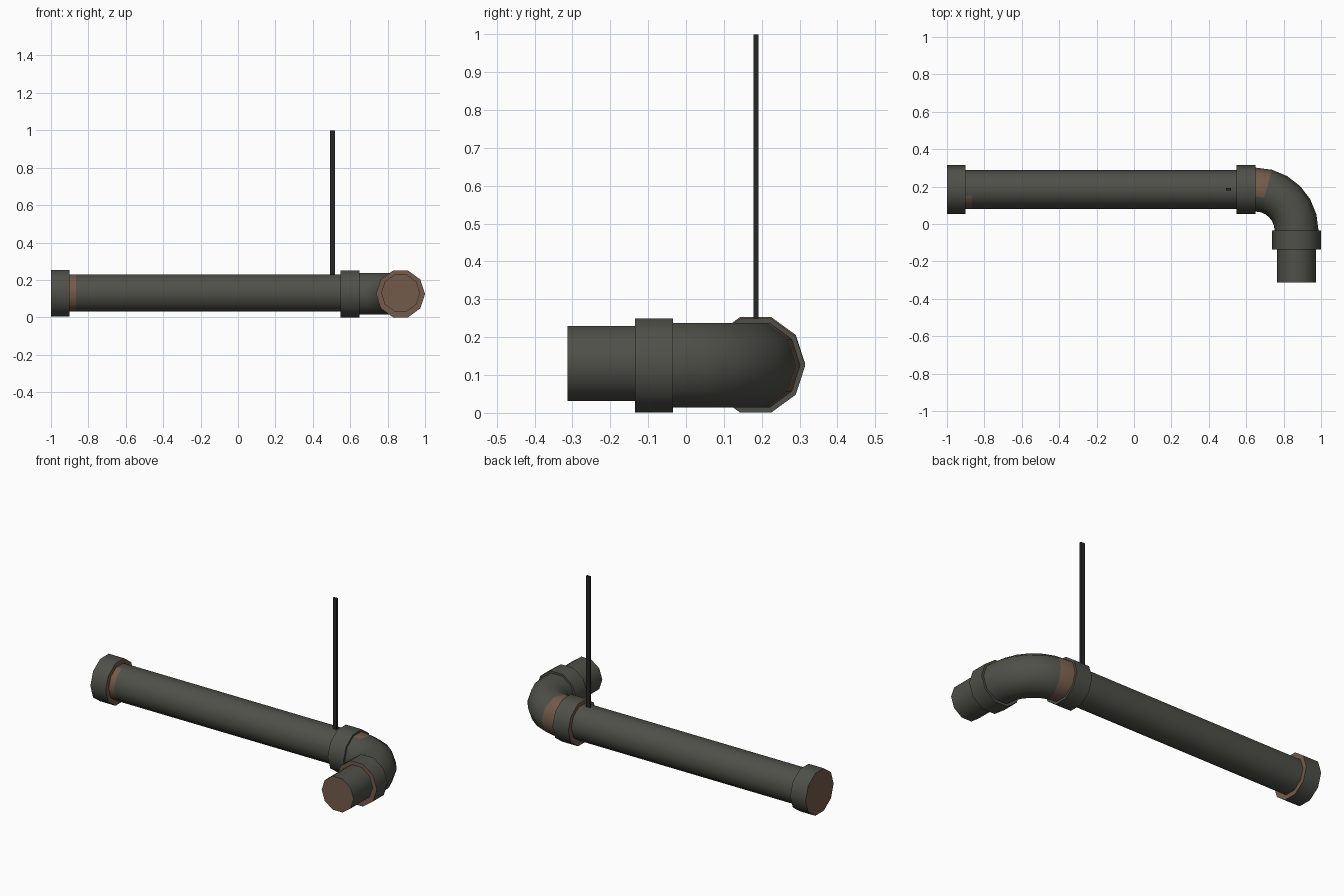
import bpy
import bmesh
from math import sin, cos, pi, radians
from mathutils import Vector

cube = bpy.data.objects.get("Cube")
if cube:
    bpy.data.objects.remove(cube, do_unlink=True)

SIDES = 10
PIPE_Y, FRONT_X = 0.184, 0.869
BEND = 0.219


def material(name, color):
    mat = bpy.data.materials.new(name)
    mat.use_nodes = True
    mat.diffuse_color = (*color, 1)
    bsdf = mat.node_tree.nodes["Principled BSDF"]
    bsdf.inputs["Base Color"].default_value = (*color, 1)
    bsdf.inputs["Roughness"].default_value = 0.8
    return mat


GREEN = material("dull_green_grey", (0.078, 0.080, 0.066))
RUST = material("rust_brown", (0.175, 0.105, 0.068))
BLACK = material("near_black", (0.018, 0.019, 0.018))


def finish(name, bm, mats, rust_rule=None):
    """Turn a bmesh into an object and colour faces by a rule."""
    bmesh.ops.recalc_face_normals(bm, faces=bm.faces)
    bm.normal_update()
    for f in bm.faces:
        if rust_rule and rust_rule(f.calc_center_median(), f.normal):
            f.material_index = 1
    mesh = bpy.data.meshes.new(name)
    bm.to_mesh(mesh)
    bm.free()
    for m in mats:
        mesh.materials.append(m)
    obj = bpy.data.objects.new(name, mesh)
    bpy.context.collection.objects.link(obj)
    bpy.ops.object.select_all(action='DESELECT')
    obj.select_set(True)
    bpy.context.view_layer.objects.active = obj
    bpy.ops.object.shade_smooth_by_angle(angle=radians(40))
    return obj


def tube(name, path, radius, rust_rule=None):
    """Sweep a ten-sided ring along (centre, sideways direction) stations."""
    bm = bmesh.new()
    rings = []
    for centre, side in path:
        ring = []
        for i in range(SIDES):
            a = 2 * pi * i / SIDES
            offset = side * cos(a) + Vector((0, 0, sin(a)))
            ring.append(bm.verts.new(centre + offset * radius))
        rings.append(ring)
    for r0, r1 in zip(rings, rings[1:]):
        for i in range(SIDES):
            j = (i + 1) % SIDES
            bm.faces.new((r0[i], r0[j], r1[j], r1[i]))
    bm.faces.new(rings[0])
    bm.faces.new(rings[-1])
    return finish(name, bm, [GREEN, RUST], rust_rule)


def along_x(xs, z):
    return [(Vector((x, PIPE_Y, z)), Vector((0, 1, 0))) for x in xs]


def along_y(ys, z):
    return [(Vector((FRONT_X, y, z)), Vector((1, 0, 0))) for y in ys]


# Long pipe with a rusty patch beside the end collar
tube("long_pipe", along_x((-0.95, -0.865, 0.6), 0.13), 0.104,
     lambda c, n: c.x < -0.8 and c.y < PIPE_Y - 0.02)

# Collars, with rusted end faces
tube("end_collar", along_x((-1.0, -0.9), 0.129), 0.131,
     lambda c, n: abs(n.x) > 0.9)
tube("middle_collar", along_x((0.547, 0.65), 0.125), 0.131,
     lambda c, n: n.x < -0.9)
tube("front_collar", along_y((-0.035, -0.135), 0.125), 0.131,
     lambda c, n: n.y < -0.9)

# Short outlet pipe
tube("outlet_pipe", along_y((-0.09, -0.313), 0.13), 0.104,
     lambda c, n: n.y < -0.9)

# Quarter-turn elbow, rusted on the outside of its first segment
elbow_path = []
for k in range(7):
    t = radians(15 * k)
    out = Vector((sin(t), cos(t), 0))
    elbow_path.append((Vector((0.65, -0.035, 0.126)) + out * BEND, out))
tube("elbow", elbow_path, 0.1175,
     lambda c, n: c.x < 0.72 and c.y > PIPE_Y - 0.03 and abs(n.x) < 0.9)

# Thin hanging rod
bm = bmesh.new()
bmesh.ops.create_cube(bm, size=1)
bmesh.ops.scale(bm, vec=(0.026, 0.013, 0.8), verts=bm.verts)
bmesh.ops.translate(bm, vec=(0.506, 0.185, 0.6), verts=bm.verts)
finish("hanging_rod", bm, [BLACK])
